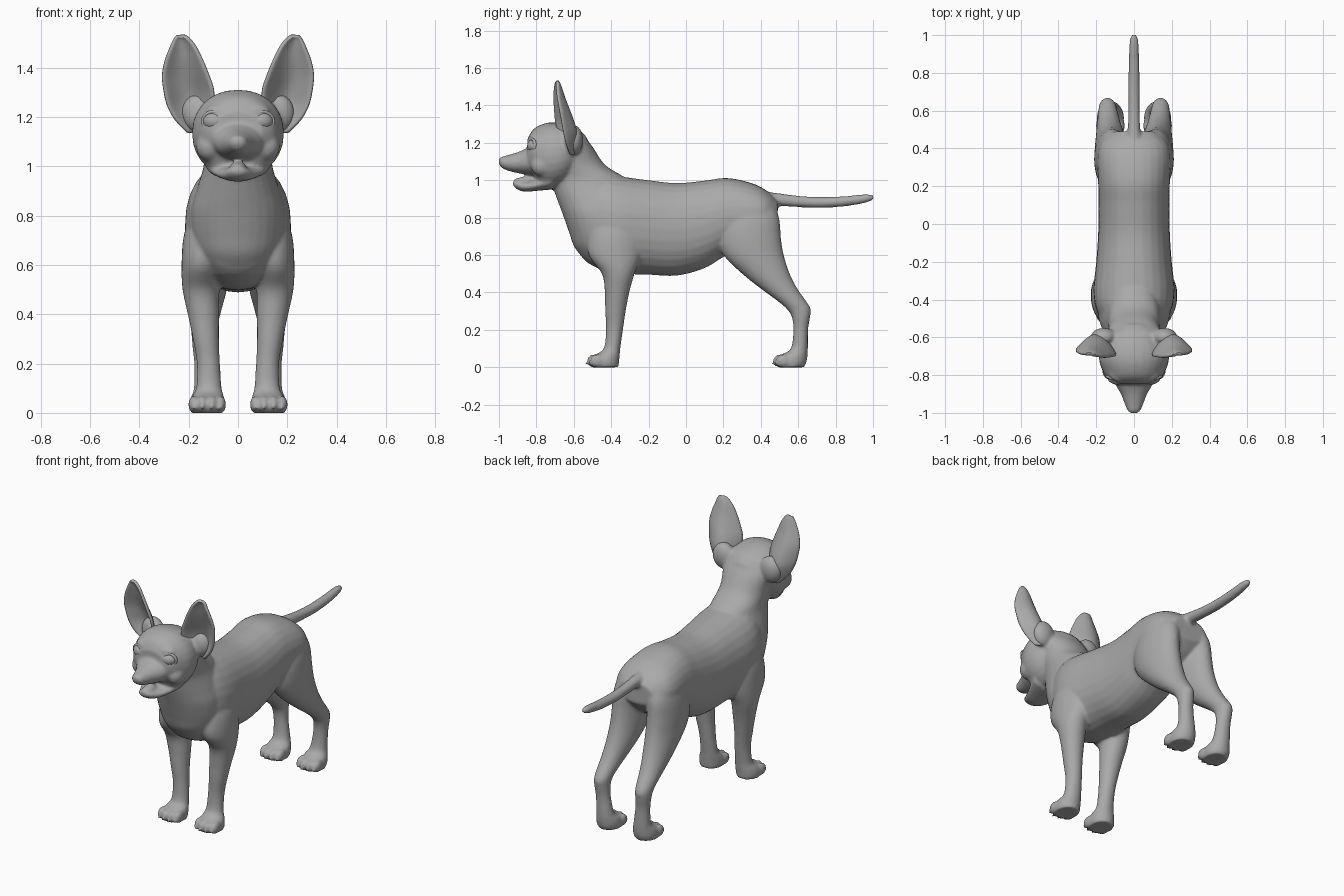
import bpy, bmesh, math
from mathutils import Matrix, Vector

fur = bpy.data.materials.new("grey_coat")
fur.diffuse_color = (0.40, 0.40, 0.40, 1)


def catmull(rows, steps=5):
    """Smoothly resample a list of section rows."""
    out = []
    for i in range(len(rows) - 1):
        a, b, c, d = rows[max(i - 1, 0)], rows[i], rows[i + 1], rows[min(i + 2, len(rows) - 1)]
        for s in range(steps):
            t = s / steps
            out.append([0.5 * (2*q + (r-p)*t + (2*p-5*q+4*r-w)*t*t + (3*q-p-3*r+w)*t**3)
                        for p, q, r, w in zip(a, b, c, d)])
    return out + [list(rows[-1])]


def loft(bm, axis, rows, side=1, p=2.0, n=28):
    """Rows are (position on axis, low, high, centre x, half width)."""
    rings = []
    for t, lo, hi, cx, hw in catmull(rows):
        ring = []
        for k in range(n):
            c, s = math.cos(2*math.pi*k/n), math.sin(2*math.pi*k/n)
            x = side * (cx + hw * math.copysign(abs(c) ** (2/p), c))
            v = (lo + hi)/2 + (hi - lo)/2 * math.copysign(abs(s) ** (2/p), s)
            ring.append(bm.verts.new((x, t, v) if axis == 'y' else (x, v, t)))
        rings.append(ring)
    for a, b in zip(rings, rings[1:]):
        for k in range(n):
            bm.faces.new((a[k], a[(k+1) % n], b[(k+1) % n], b[k]))
    bm.faces.new(rings[0])
    bm.faces.new(rings[-1])


def ball(bm, centre, radii, yaw=0):
    m = Matrix.Translation(centre) @ Matrix.Rotation(yaw, 4, 'Z') @ Matrix.Diagonal((*radii, 1))
    bmesh.ops.create_uvsphere(bm, u_segments=24, v_segments=14, radius=1, matrix=m)


def finish(bm, name):
    bmesh.ops.recalc_face_normals(bm, faces=bm.faces)
    for f in bm.faces:
        f.smooth = True
    me = bpy.data.meshes.new(name)
    bm.to_mesh(me)
    bm.free()
    me.materials.append(fur)
    ob = bpy.data.objects.new(name, me)
    bpy.context.collection.objects.link(ob)
    return ob


body = bmesh.new()
# torso
loft(body, 'y', [(-.60, .68, .92, 0, .08), (-.55, .58, 1.0, 0, .15), (-.45, .52, 1.03, 0, .20),
                 (-.35, .50, 1.02, 0, .215), (-.2, .495, 1.0, 0, .20), (-.05, .49, .985, 0, .19),
                 (.1, .53, .998, 0, .188), (.22, .60, 1.012, 0, .19), (.35, .64, .985, 0, .195),
                 (.43, .69, .945, 0, .175), (.49, .76, .89, 0, .11)], p=2.2)
# neck
loft(body, 'z', [(.56, -.53, -.3, 0, .12), (.64, -.595, -.3, 0, .16), (.72, -.625, -.28, 0, .185),
                 (.82, -.66, -.27, 0, .19), (.9, -.69, -.27, 0, .17), (1.0, -.725, -.31, 0, .14),
                 (1.08, -.74, -.43, 0, .14), (1.18, -.74, -.50, 0, .155), (1.26, -.74, -.56, 0, .14)])
# skull
loft(body, 'y', [(-.53, 1.12, 1.23, 0, .07), (-.58, 1.05, 1.275, 0, .135), (-.65, .98, 1.302, 0, .178),
                 (-.72, .955, 1.31, 0, .185), (-.78, .97, 1.295, 0, .165), (-.82, 1.03, 1.268, 0, .14),
                 (-.848, 1.05, 1.22, 0, .10)], p=2.15)
# muzzle, nose, lower jaw and tongue
loft(body, 'y', [(-.77, 1.02, 1.21, 0, .13), (-.85, 1.03, 1.172, 0, .098), (-.90, 1.038, 1.15, 0, .07),
                 (-.95, 1.05, 1.135, 0, .05), (-.985, 1.066, 1.125, 0, .036), (-1.0, 1.085, 1.112, 0, .022)])
ball(body, (0, -.978, 1.103), (.036, .026, .024))
loft(body, 'y', [(-.72, .95, 1.04, 0, .13), (-.80, .943, 1.005, 0, .098), (-.86, .938, .995, 0, .07),
                 (-.90, .95, .998, 0, .048), (-.925, .97, .998, 0, .025)])
ball(body, (0, -.86, 1.0), (.032, .06, .017))
# tail
loft(body, 'y', [(.42, .86, .94, 0, .045), (.5, .862, .93, 0, .034), (.6, .856, .917, 0, .03),
                 (.72, .852, .91, 0, .03), (.85, .86, .915, 0, .028), (.95, .877, .925, 0, .025),
                 (.99, .89, .923, 0, .018), (1.006, .9, .915, 0, .009)])

for s in (-1, 1):
    # front leg
    loft(body, 'z', [(0, -.505, -.36, .125, .066), (.03, -.512, -.358, .125, .072),
                     (.065, -.49, -.354, .122, .066), (.10, -.44, -.351, .118, .052),
                     (.2, -.428, -.337, .12, .047), (.3, -.432, -.322, .13, .053),
                     (.4, -.434, -.303, .14, .064), (.5, -.45, -.275, .15, .075),
                     (.6, -.52, -.24, .145, .084), (.72, -.52, -.24, .13, .09),
                     (.84, -.48, -.28, .11, .07)], s)
    # hind leg
    loft(body, 'z', [(0, .49, .632, .125, .066), (.03, .482, .645, .125, .072),
                     (.065, .505, .65, .125, .066), (.10, .56, .652, .127, .052),
                     (.2, .574, .653, .135, .043), (.27, .565, .664, .14, .045),
                     (.31, .54, .668, .14, .048), (.35, .495, .645, .138, .054),
                     (.42, .40, .596, .132, .066), (.5, .30, .555, .125, .08),
                     (.6, .20, .523, .12, .09), (.7, .17, .507, .118, .092),
                     (.8, .19, .498, .11, .088), (.9, .26, .46, .09, .07)], s)
    # toes and claws
    for y0 in (-.49, .505):
        for dx, dy in ((-.055, .015), (-.019, 0), (.019, 0), (.055, .015)):
            ball(body, (s * (.125 + dx), y0 + dy, .034), (.0215, .04, .036))
            ball(body, (s * (.125 + dx), y0 + dy - .034, .02), (.008, .017, .011))
    # brow, cheek and ear root
    ball(body, (s * .085, -.805, 1.228), (.05, .03, .022), s * .4)
    ball(body, (s * .115, -.77, 1.08), (.055, .06, .06))
    ball(body, (s * .16, -.60, 1.215), (.07, .05, .08))

dog = finish(body, "body")
rm = dog.modifiers.new("fuse", 'REMESH')
rm.mode, rm.voxel_size, rm.use_smooth_shade = 'VOXEL', .009, True
sm = dog.modifiers.new("soften", 'SMOOTH')
sm.factor, sm.iterations = .5, 6

# cupped ears: (z, inner x, outer x, inner y, outer y, cup depth)
EAR = [(1.135, .15, .20, -.62, -.62, .02), (1.19, .12, .255, -.66, -.64, .05),
       (1.25, .10, .288, -.685, -.655, .08), (1.31, .098, .302, -.70, -.665, .078),
       (1.37, .118, .308, -.705, -.675, .063), (1.43, .143, .296, -.707, -.685, .045),
       (1.48, .168, .276, -.705, -.69, .03), (1.515, .195, .26, -.70, -.69, .015),
       (1.53, .218, .246, -.695, -.69, .003)]
for s, label in ((-1, "left"), (1, "right")):
    bm = bmesh.new()
    grid = []
    for z, xi, xo, yi, yo, d in catmull(EAR, 3):
        grid.append([bm.verts.new((s * (xi + (xo - xi) * u), yi + (yo - yi) * u + d * math.sin(math.pi * u), z))
                     for u in [k / 10 for k in range(11)]])
    for a, b in zip(grid, grid[1:]):
        for k in range(10):
            q = (a[k], a[k+1], b[k+1], b[k])
            bm.faces.new(q if s > 0 else q[::-1])
    ear = finish(bm, label + "_ear")
    so = ear.modifiers.new("thickness", 'SOLIDIFY')
    so.thickness, so.offset = .018, 0
    ear.modifiers.new("round", 'SUBSURF').levels = 1

    # eyeball and eyelid rim
    bm = bmesh.new()
    ball(bm, (s * .1, -.816, 1.183), (.043, .032, .035), s * .35)
    finish(bm, label + "_eye")
    bm = bmesh.new()
    turn = Matrix.Translation((s * .1, -.822, 1.183)) @ Matrix.Rotation(s * .35, 4, 'Z')
    n, m = 32, 8
    rim = [[bm.verts.new(turn @ Vector(((.045 + .008 * math.cos(b)) * math.cos(a), .01 * math.sin(b),
                                        (.037 + .008 * math.cos(b)) * math.sin(a))))
            for b in [2 * math.pi * j / m for j in range(m)]]
           for a in [2 * math.pi * i / n for i in range(n)]]
    for i in range(n):
        for j in range(m):
            bm.faces.new((rim[i][j], rim[(i+1) % n][j], rim[(i+1) % n][(j+1) % m], rim[i][(j+1) % m]))
    finish(bm, label + "_eyelid")
